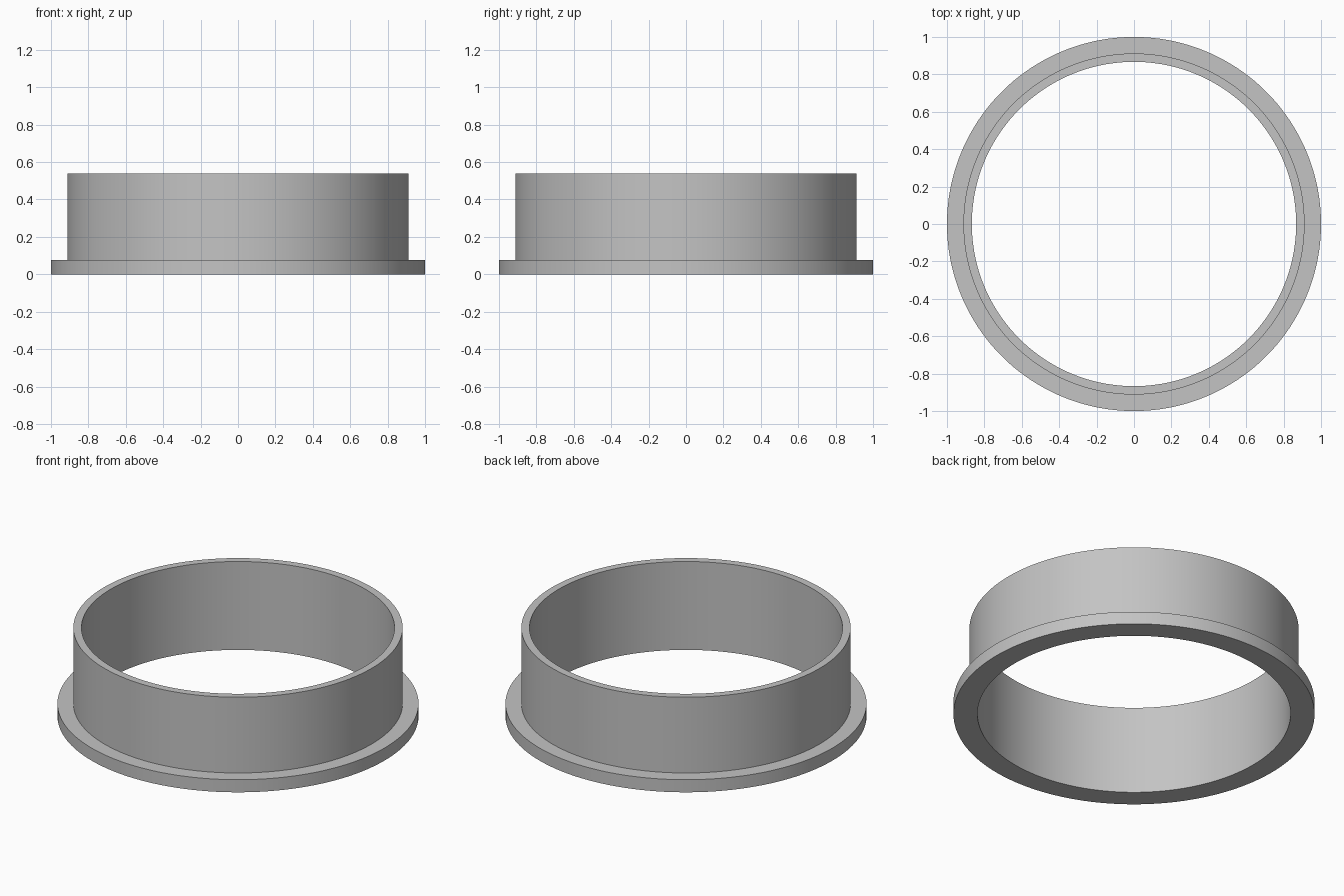
import bpy
import bmesh
import math
from mathutils import Vector

cube = bpy.data.objects.get("Cube")
if cube:
    bpy.data.objects.remove(cube, do_unlink=True)

SEGMENTS = 180
INNER, WALL, FLANGE = 0.867, 0.912, 1.0
FLANGE_TOP, HEIGHT = 0.077, 0.54

# Plain grey material
grey = bpy.data.materials.new("grey")
colour = (0.55, 0.55, 0.55, 1)
grey.diffuse_color = colour
grey.use_nodes = True
grey.node_tree.nodes["Principled BSDF"].inputs["Base Color"].default_value = colour

# Closed L-shaped section: inner bore, thin wall and base flange
section = [(INNER, 0), (FLANGE, 0), (FLANGE, FLANGE_TOP),
           (WALL, FLANGE_TOP), (WALL, HEIGHT), (INNER, HEIGHT)]

# Spin the section into a ring
bm = bmesh.new()
verts = [bm.verts.new((r, 0, z)) for r, z in section]
edges = [bm.edges.new((v, verts[i - 1])) for i, v in enumerate(verts)]
bmesh.ops.spin(bm, geom=verts + edges, cent=Vector(), axis=(0, 0, 1),
               angle=math.tau, steps=SEGMENTS, use_merge=False)
bmesh.ops.remove_doubles(bm, verts=bm.verts, dist=0.0001)
bmesh.ops.recalc_face_normals(bm, faces=bm.faces)
mesh = bpy.data.meshes.new("flanged_ring")
bm.to_mesh(mesh)
bm.free()
mesh.materials.append(grey)

ring = bpy.data.objects.new("flanged_ring", mesh)
bpy.context.collection.objects.link(ring)

# Smooth round walls with crisp rims
bpy.ops.object.select_all(action="DESELECT")
ring.select_set(True)
bpy.context.view_layer.objects.active = ring
bpy.ops.object.shade_smooth_by_angle(angle=math.radians(30))
